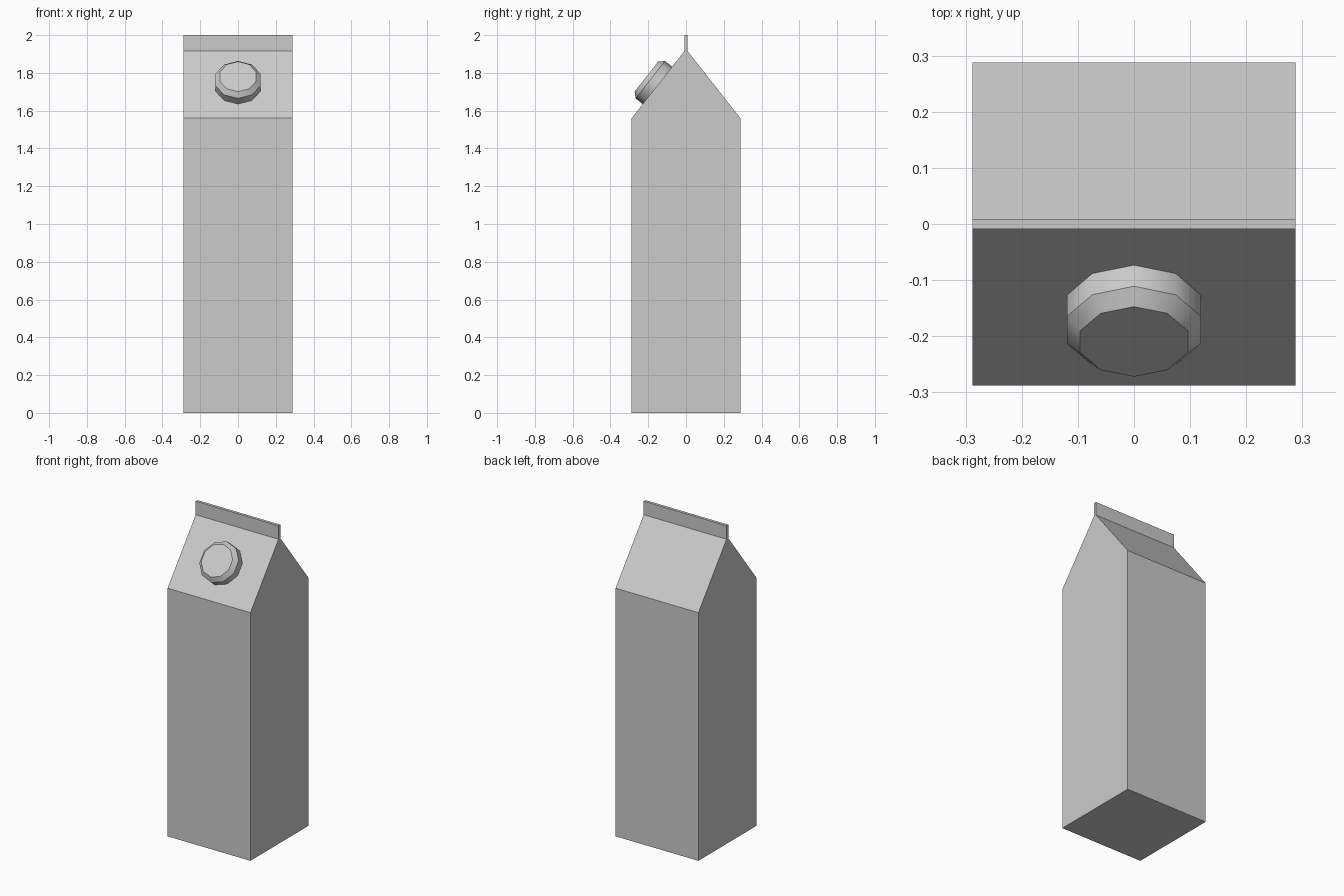
import bpy, bmesh, math
from mathutils import Matrix, Vector

if "Cube" in bpy.data.objects:
    bpy.data.objects.remove(bpy.data.objects["Cube"])

W = 0.288          # half width of the carton
SHOULDER = 1.56    # height where the roof starts
RIDGE = 1.915      # height where the sealed fin starts
FIN = 0.009        # half thickness of the fin


def make_object(name, bm):
    bmesh.ops.recalc_face_normals(bm, faces=bm.faces)
    mesh = bpy.data.meshes.new(name)
    bm.to_mesh(mesh)
    bm.free()
    obj = bpy.data.objects.new(name, mesh)
    bpy.context.collection.objects.link(obj)
    return obj


# Carton: gabled side profile with top fin, extruded across x
half = [(W, 0), (W, SHOULDER), (FIN, RIDGE), (FIN, 2.0)]
profile = half + [(-y, z) for y, z in reversed(half)]
bm = bmesh.new()
face = bm.faces.new([bm.verts.new((-W, y, z)) for y, z in profile])
result = bmesh.ops.extrude_face_region(bm, geom=[face])
moved = [v for v in result["geom"] if isinstance(v, bmesh.types.BMVert)]
bmesh.ops.translate(bm, verts=moved, vec=(2 * W, 0, 0))
make_object("carton", bm)

# Screw cap: ten-sided, chamfered, standing square on the front roof slope
SIDES = 10
rings = [(0.126, -0.004), (0.126, 0.048), (0.101, 0.0745)]
bm = bmesh.new()
loops = []
for r, h in rings:
    angles = [math.pi / 2 + 2 * math.pi * i / SIDES for i in range(SIDES)]
    loops.append([bm.verts.new((r * math.cos(a), r * math.sin(a), h)) for a in angles])
for low, high in zip(loops, loops[1:]):
    for i in range(SIDES):
        j = (i + 1) % SIDES
        bm.faces.new((low[i], low[j], high[j], high[i]))
bm.faces.new(loops[-1])
bm.faces.new(loops[0][::-1])

slope = Vector((0, W - FIN, RIDGE - SHOULDER)).normalized()
across = Vector((1, 0, 0))
normal = across.cross(slope)
centre = Vector((0, -W, SHOULDER)) + slope * 0.2215
frame = Matrix((across, slope, normal)).transposed().to_4x4()
bm.transform(Matrix.Translation(centre) @ frame)
cap = make_object("screw_cap", bm)

# Round the cap sides while keeping its rims sharp
bpy.context.view_layer.objects.active = cap
cap.select_set(True)
bpy.ops.object.shade_smooth_by_angle(angle=math.radians(39))
